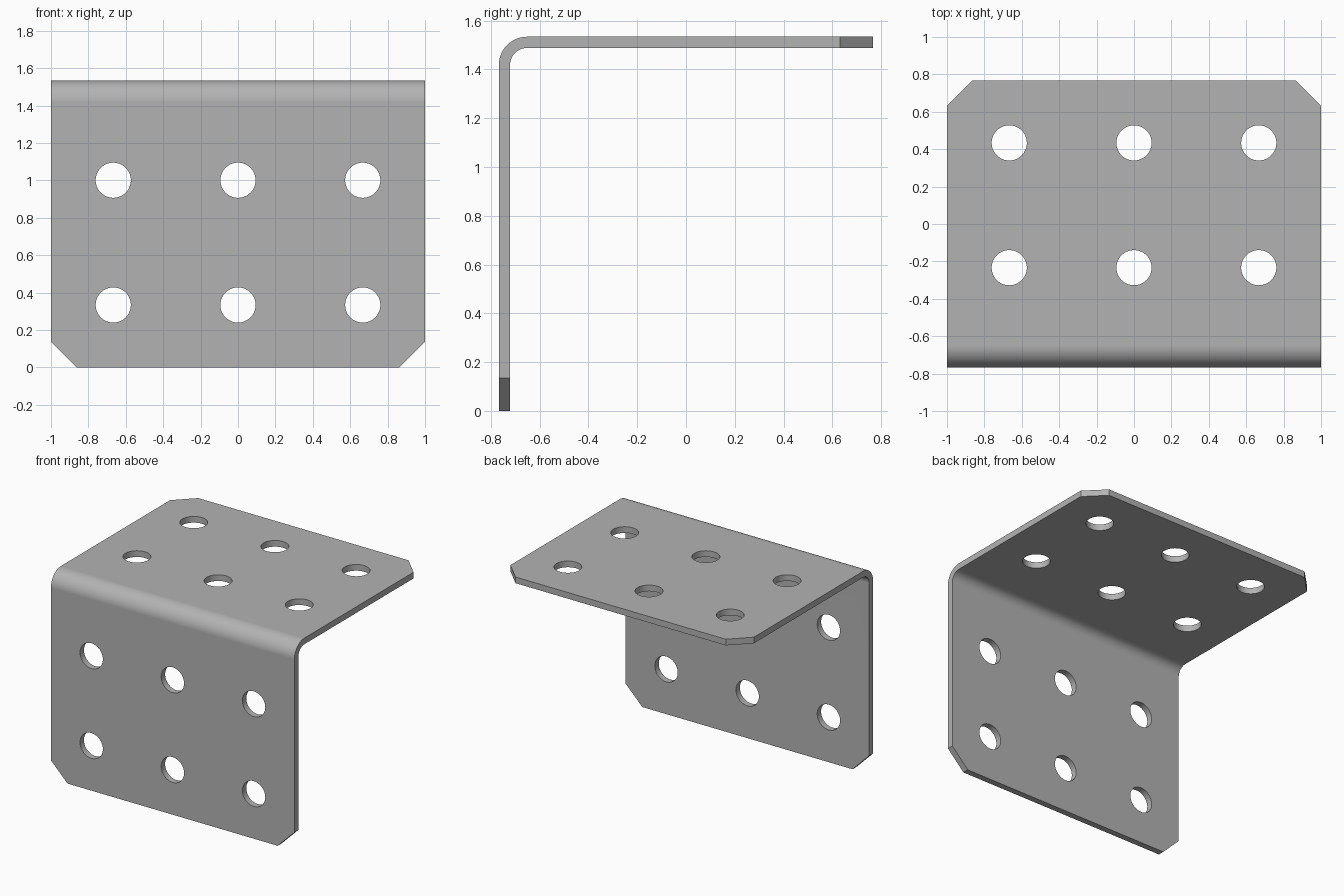
import bpy, bmesh, math
from mathutils import Matrix, Vector

cube = bpy.data.objects.get("Cube")
if cube:
    bpy.data.objects.remove(cube, do_unlink=True)

W = 1.0          # half width
D = 0.767        # half depth
H = 2 * D        # height
T = 0.046        # sheet thickness
R = 0.116        # outer bend radius
CH = 0.136       # corner chamfer
HOLE_R = 0.094
PITCH = 0.667
BEND_STEPS = 20

steel = bpy.data.materials.new("grey_steel")
steel.use_nodes = True
grey = (0.45, 0.45, 0.45, 1)
steel.diffuse_color = grey
steel.node_tree.nodes["Principled BSDF"].inputs["Base Color"].default_value = grey


def mesh_object(name, bm):
    bmesh.ops.recalc_face_normals(bm, faces=bm.faces)
    mesh = bpy.data.meshes.new(name)
    bm.to_mesh(mesh)
    bm.free()
    mesh.materials.append(steel)
    obj = bpy.data.objects.new(name, mesh)
    bpy.context.collection.objects.link(obj)
    return obj


def bend(radius):
    """Quarter arc from the upright plate to the top plate, as (y, z)."""
    arc = []
    for i in range(BEND_STEPS + 1):
        a = math.pi / 2 * i / BEND_STEPS
        arc.append((-D + R - radius * math.cos(a), H - R + radius * math.sin(a)))
    return arc


# Bent sheet: L-shaped profile extruded across the width
profile = [(-D, 0)] + bend(R) + [(D, H), (D, H - T)] + bend(R - T)[::-1] + [(-D + T, 0)]
bm = bmesh.new()
face = bm.faces.new([bm.verts.new((-W, y, z)) for y, z in profile])
ext = bmesh.ops.extrude_face_region(bm, geom=[face])
bmesh.ops.translate(bm, vec=(2 * W, 0, 0),
                    verts=[g for g in ext["geom"] if isinstance(g, bmesh.types.BMVert)])

# Chamfered free corners
for side in (-1, 1):
    for point, normal in (((side * (W - CH), 0, 0), (side, 0, -1)),
                          ((side * (W - CH), D, H), (side, 1, 0))):
        cut = bmesh.ops.bisect_plane(bm, geom=bm.verts[:] + bm.edges[:] + bm.faces[:],
                                     plane_co=Vector(point), plane_no=Vector(normal),
                                     clear_outer=True)
        bmesh.ops.holes_fill(bm, edges=[e for e in bm.edges if e.is_boundary], sides=0)
bracket = mesh_object("angle_bracket", bm)

# Hole cutters: a 3 x 2 grid through each plate
bm = bmesh.new()
upright = Matrix.Rotation(math.pi / 2, 4, 'X')
for col in (-1, 0, 1):
    for row in (0.5, 1.5):
        x, edge = col * PITCH, row * PITCH
        for m in (Matrix.Translation((x, -D + T / 2, edge)) @ upright,
                  Matrix.Translation((x, D - edge, H - T / 2))):
            bmesh.ops.create_cone(bm, cap_ends=True, segments=64, radius1=HOLE_R,
                                  radius2=HOLE_R, depth=0.2, matrix=m)
cutter = mesh_object("hole_cutter", bm)
cutter.hide_render = True

# Drill the holes, then drop the cutter
drill = bracket.modifiers.new("holes", 'BOOLEAN')
drill.operation = 'DIFFERENCE'
drill.solver = 'EXACT'
drill.object = cutter
bpy.ops.object.select_all(action='DESELECT')
bracket.select_set(True)
bpy.context.view_layer.objects.active = bracket
bpy.ops.object.modifier_apply(modifier=drill.name)
bpy.data.objects.remove(cutter, do_unlink=True)

# Smooth bend and hole walls, flat plates
bpy.ops.object.shade_smooth_by_angle(angle=math.radians(30))
weighted = bracket.modifiers.new("flat_plates", 'WEIGHTED_NORMAL')
weighted.keep_sharp = True
